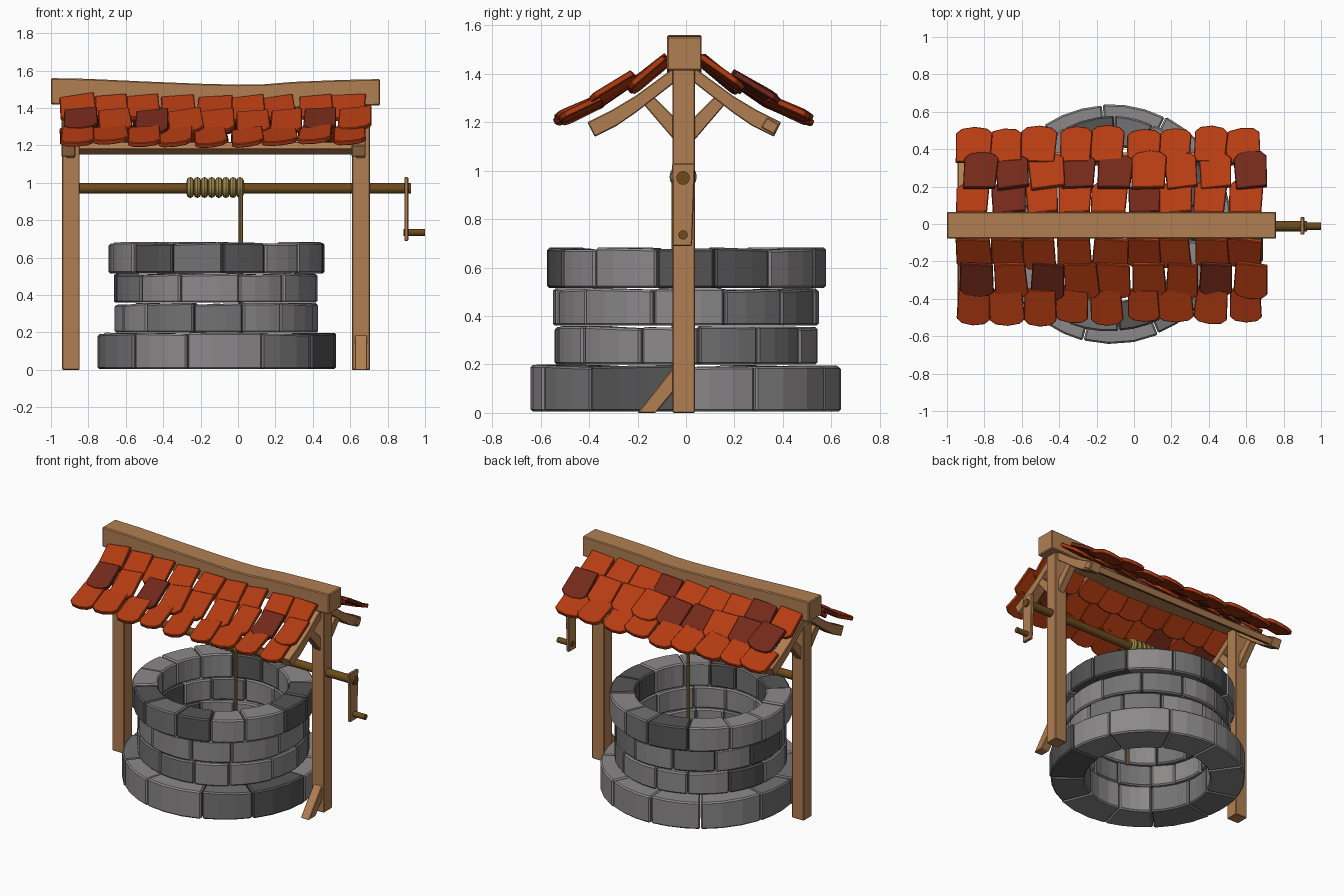
import bpy, bmesh, math, random
from mathutils import Vector

if "Cube" in bpy.data.objects:
    bpy.data.objects.remove(bpy.data.objects["Cube"])

random.seed(7)
R = random.uniform


def material(name, r, g, b):
    m = bpy.data.materials.new(name)
    m.diffuse_color = (r, g, b, 1)
    m.use_nodes = True
    m.node_tree.nodes["Principled BSDF"].inputs["Base Color"].default_value = m.diffuse_color
    return m


WOOD = material("wood", 0.44, 0.21, 0.085)
DARK_WOOD = material("dark_wood", 0.15, 0.07, 0.012)
ROPE = material("rope", 0.35, 0.25, 0.07)
TILES = [material("tile_orange", 0.46, 0.045, 0.006), material("tile_rust", 0.17, 0.022, 0.01)]
STONES = [material("stone_light", 0.26, 0.25, 0.25), material("stone_mid", 0.17, 0.17, 0.17),
          material("stone_dark", 0.09, 0.09, 0.09)]


def finish(bm, name, mats, bevel=0):
    bmesh.ops.recalc_face_normals(bm, faces=bm.faces)
    me = bpy.data.meshes.new(name)
    bm.to_mesh(me)
    bm.free()
    ob = bpy.data.objects.new(name, me)
    bpy.context.collection.objects.link(ob)
    for m in mats:
        me.materials.append(m)
    if bevel:
        mod = ob.modifiers.new("bevel", 'BEVEL')
        mod.width, mod.segments = bevel, 1
        mod.limit_method, mod.angle_limit = 'ANGLE', math.radians(40)
    return ob


def add_loops(bm, loops, closed=False, mat=0):
    """Skin a list of equal-length point loops, capping the ends."""
    vs = [[bm.verts.new(p) for p in lp] for lp in loops]
    faces = [] if closed else [bm.faces.new(vs[0]), bm.faces.new(vs[-1])]
    for a, b in zip(vs, vs[1:] + ([vs[0]] if closed else [])):
        for i in range(len(a)):
            j = (i + 1) % len(a)
            faces.append(bm.faces.new((a[i], a[j], b[j], b[i])))
    for f in faces:
        f.material_index = mat


def prism(name, profile, x0, x1, bevel=0.004):
    """Extrude a (y, z) profile along x."""
    bm = bmesh.new()
    add_loops(bm, [[(x, y, z) for y, z in profile] for x in (x0, x1)])
    return finish(bm, name, [WOOD], bevel)


def rod(name, start, end, r, mat, sides=16):
    a, b = Vector(start), Vector(end)
    bpy.ops.mesh.primitive_cylinder_add(vertices=sides, radius=r, depth=(b - a).length, location=(a + b) / 2)
    ob = bpy.context.object
    ob.name = name
    ob.rotation_euler = (b - a).to_track_quat('Z', 'Y').to_euler()
    ob.data.materials.append(mat)
    bpy.ops.object.shade_smooth_by_angle()


def box_profile(y0, y1, z0, z1):
    return [(y0, z0), (y1, z0), (y1, z1), (y0, z1)]


# stone courses of the well wall
CX = -0.115
courses = [("base_stones", 0.005, 0.195, 0.64, 11, -67.5), ("lower_stones", 0.2, 0.355, 0.547, 13, -75),
           ("middle_stones", 0.36, 0.512, 0.547, 12, -77), ("rim_stones", 0.516, 0.68, 0.578, 14, -63)]
for name, z0, z1, ro, n, phase in courses:
    bm = bmesh.new()
    step = 2 * math.pi / n
    cuts = [math.radians(phase) + step * (i + R(-.14, .14)) for i in range(n)]
    cuts[0] = math.radians(phase)
    cuts.append(cuts[0] + 2 * math.pi)
    for a0, a1 in zip(cuts, cuts[1:]):
        a0, a1 = a0 + 0.004, a1 - 0.004
        ra, rb, ta, tb = ro + R(-.008, .006), ro + R(-.008, .006), R(-.008, .004), R(-.008, .004)
        ri = 0.418 + R(-.005, .005)
        loops = []
        for k in range(4):
            t = k / 3
            a = a0 + (a1 - a0) * t
            r, zt = ra + (rb - ra) * t, z1 + ta + (tb - ta) * t
            c, s = math.cos(a), math.sin(a)
            loops.append([(CX + q * c, q * s, z) for q, z in ((ri, z0), (r, z0), (r, zt), (ri, zt))])
        add_loops(bm, loops, mat=random.choices((0, 1, 2), (6, 3, 1.5))[0])
    finish(bm, name, STONES, 0.009)

# posts, rafters and braces at both ends
rafter = [(0, 1.43), (.05, 1.42), (.2, 1.31), (.3, 1.25), (.4, 1.2), (.37, 1.14), (.28, 1.185), (.2, 1.24),
          (.045, 1.36), (0, 1.37)]
brace = [(.01, 1.12), (.045, 1.13), (.165, 1.27), (.13, 1.31), (.01, 1.19)]
for side, x0, x1 in (("left", -0.94, -0.847), ("right", 0.61, 0.705)):
    prism(side + "_post", box_profile(-.055, .037, 0, 1.42), x0, x1)
    for end, s in (("front", -1), ("back", 1)):
        prism(f"{side}_{end}_rafter", [(s * y - .007, z) for y, z in rafter], x0 - .003, x1 - .022)
        prism(f"{side}_{end}_brace", [(s * y - .007, z) for y, z in brace], x0 + .02, x1 - .025)
prism("foot_brace", [(-.2, 0), (-.125, 0), (-.05, .09), (-.05, .19)], 0.625, 0.69)
prism("back_eave_board", [(.31, 1.18), (.362, 1.15), (.385, 1.19), (.335, 1.22)], -0.935, 0.69)

# sagging ridge beam
bm = bmesh.new()
add_loops(bm, [[(x, y, t - d) for y, d in ((-.078, .14), (.065, .14), (.065, 0), (-.078, 0))]
               for x, t in ((-1, 1.56), (-.8, 1.556), (-.5, 1.542), (-.2, 1.53), (0, 1.525), (.14, 1.527),
                            (.3, 1.54), (.55, 1.55), (.76, 1.555))])
finish(bm, "ridge_beam", [WOOD], 0.006)

# overlapping roof tiles, three rows on each slope
outline = [(-.47, 0), (.47, 0), (.5, .82), (.34, .95), (0, 1), (-.34, .95), (-.5, .82)]
rows = [("upper", .06, 1.462, 37, .205), ("middle", .195, 1.388, 33, .215), ("lower", .335, 1.29, 25, .2)]
for end, s in (("front", -1), ("back", 1)):
    for ri, (row, y0, z0, tilt, length) in enumerate(rows):
        bm = bmesh.new()
        count = 9
        shift = (-.01, .02, -.015)[ri]
        for i in range(count):
            x = -0.94 + (i + .5) * 1.63 / count + shift + R(-.012, .012)
            a = math.radians(tilt + R(-3, 3))
            down = Vector((0, s * math.cos(a), -math.sin(a)))
            norm = Vector((0, s * math.sin(a), math.cos(a)))
            yaw, roll = R(-.08, .08), .11 + R(-.05, .05)
            sag = -.018 * math.cos((x + .12) * 1.8)
            origin = Vector((x, s * y0 - .01, z0 + sag + R(-.005, .005)))
            w, h = .185 + R(-.015, .012), length + R(-.012, .015)
            loops = []
            for t in (0, .026):
                lp = []
                for u, v in outline:
                    pu, pv = u * w, v * h
                    pu, pv = pu - yaw * (pv - h / 2), pv + yaw * pu
                    lp.append(origin + Vector((pu, 0, 0)) + down * pv + norm * (t + pu * roll))
                loops.append(lp)
            add_loops(bm, loops, mat=int(random.random() < (.12, .4, .12)[ri]))
        finish(bm, f"{end}_{row}_tiles", TILES, 0.004)

# windlass axle, crank and handle
Y = -0.012
rod("axle", (-.89, Y, .97), (.925, Y, .97), .028, DARK_WOOD)
prism("crank_arm", [(-.055, .69), (.025, .69), (.037, 1.03), (-.057, 1.03)], 0.889, 0.911)
rod("crank_handle", (.885, Y, .735), (1, Y, .735), .019, DARK_WOOD)

# rope coil and hanging rope
for i in range(8):
    bpy.ops.mesh.primitive_torus_add(location=(-.255 + i * .038, Y, .975), rotation=(0, math.pi / 2, 0),
                                     major_radius=.036, minor_radius=.02, major_segments=20, minor_segments=8)
    ob = bpy.context.object
    ob.name = f"rope_coil_{i + 1}"
    ob.data.materials.append(ROPE)
    bpy.ops.object.shade_smooth_by_angle()
rod("hanging_rope", (.014, Y - .035, .97), (.014, Y - .035, .09), .012, ROPE, 10)
